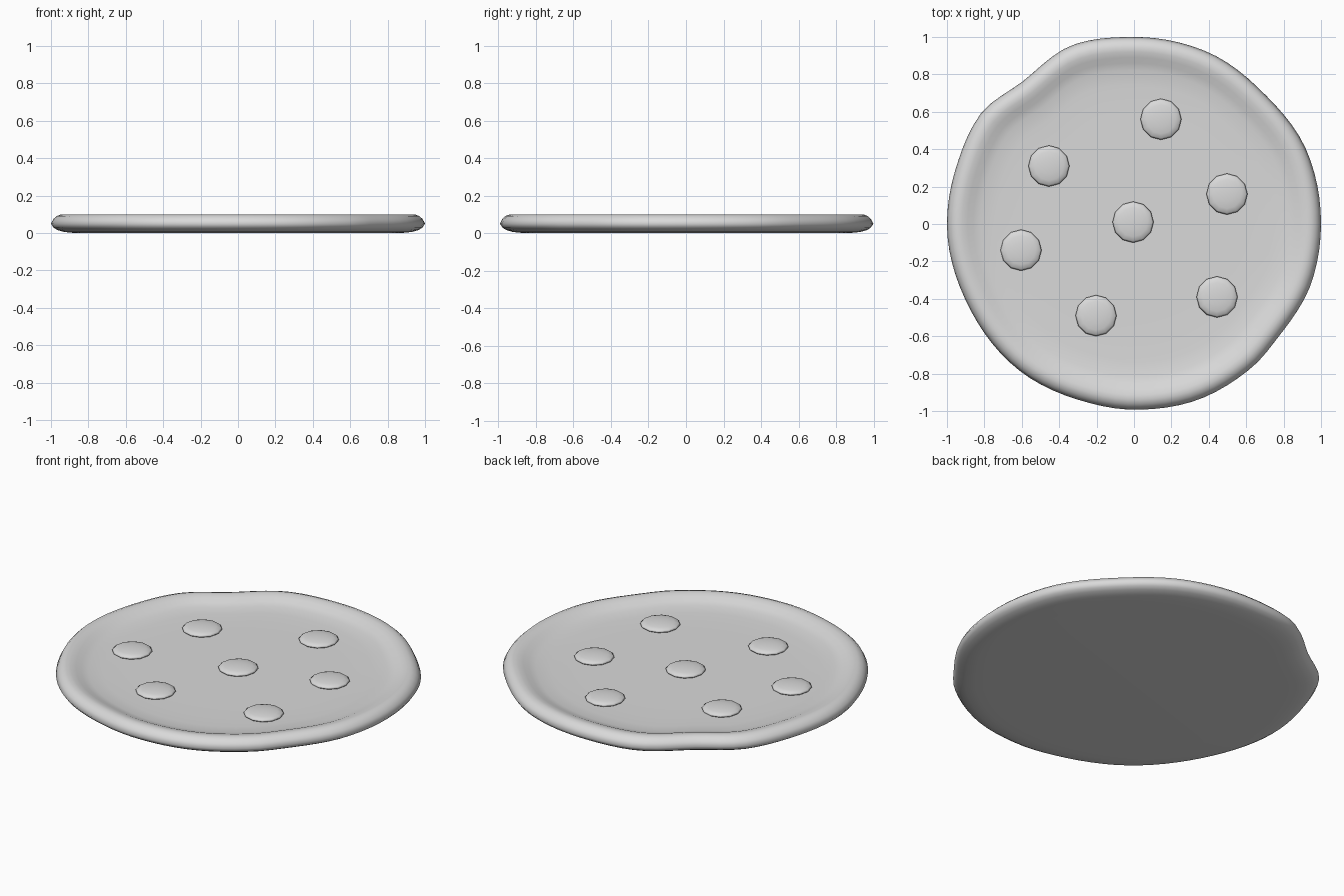
import bpy, bmesh, math
from mathutils import Vector

cube = bpy.data.objects.get("Cube")
if cube:
    bpy.data.objects.remove(cube, do_unlink=True)

grey = bpy.data.materials.new("light_grey")
grey.use_nodes = True
colour = (0.7, 0.7, 0.7, 1)
grey.diffuse_color = colour
grey.node_tree.nodes["Principled BSDF"].inputs["Base Color"].default_value = colour


def finish(name, bm):
    """Turn a bmesh into a smooth shaded grey object."""
    bmesh.ops.recalc_face_normals(bm, faces=bm.faces)
    for face in bm.faces:
        face.smooth = True
    mesh = bpy.data.meshes.new(name)
    bm.to_mesh(mesh)
    bm.free()
    mesh.materials.append(grey)
    obj = bpy.data.objects.new(name, mesh)
    bpy.context.collection.objects.link(obj)
    return obj


# Hand-shaped outline: angle in degrees and radius
OUTLINE = [(0, 1.0), (23, 1.003), (45, .985), (67, 1.0), (90, 1.0), (108, 1.012),
           (128, .967), (145, 1.01), (163, .998), (180, 1.0), (207, .988),
           (232, .995), (254, .986), (270, .993), (290, 1.0), (309, .993),
           (322, .98), (343, 1.0), (360, 1.0)]


def outline_radius(angle):
    for (a0, r0), (a1, r1) in zip(OUTLINE, OUTLINE[1:]):
        if a0 <= angle <= a1:
            t = (angle - a0) / (a1 - a0)
            return r0 + (r1 - r0) * t * t * (3 - 2 * t)


# Flat base with a raised rounded crust, from top centre to bottom centre
PROFILE = [(.3, .06), (.6, .06), (.74, .062), (.82, .067), (.86, .077),
           (.89, .09), (.92, .098), (.945, .1), (.97, .091), (.987, .075),
           (1, .05), (.985, .028), (.965, .016), (.93, .006), (.88, .001), (.8, 0)]
SIDES = 90

bm = bmesh.new()
rings = []
for r, z in PROFILE:
    ring = []
    for i in range(SIDES):
        deg = 360 * i / SIDES
        a = math.radians(deg)
        rr = r * outline_radius(deg)
        ring.append(bm.verts.new((rr * math.cos(a), rr * math.sin(a), z)))
    rings.append(ring)
for upper, lower in zip(rings, rings[1:]):
    for i in range(SIDES):
        j = (i + 1) % SIDES
        bm.faces.new((upper[i], lower[i], lower[j], upper[j]))
bm.faces.new(rings[0])
bm.faces.new(list(reversed(rings[-1])))
finish("crust_base", bm)

# Round toppings: flattened balls resting in the base
TOPPINGS = [(.144, .56), (-.455, .31), (.497, .16), (-.005, .01),
            (-.604, -.14), (.444, -.39), (-.203, -.49)]
for n, (x, y) in enumerate(TOPPINGS, 1):
    bm = bmesh.new()
    bmesh.ops.create_uvsphere(bm, u_segments=12, v_segments=8, radius=1)
    bmesh.ops.scale(bm, vec=Vector((.11, .11, .02)), verts=bm.verts)
    bmesh.ops.translate(bm, vec=Vector((x, y, .07)), verts=bm.verts)
    finish(f"topping_{n}", bm)
